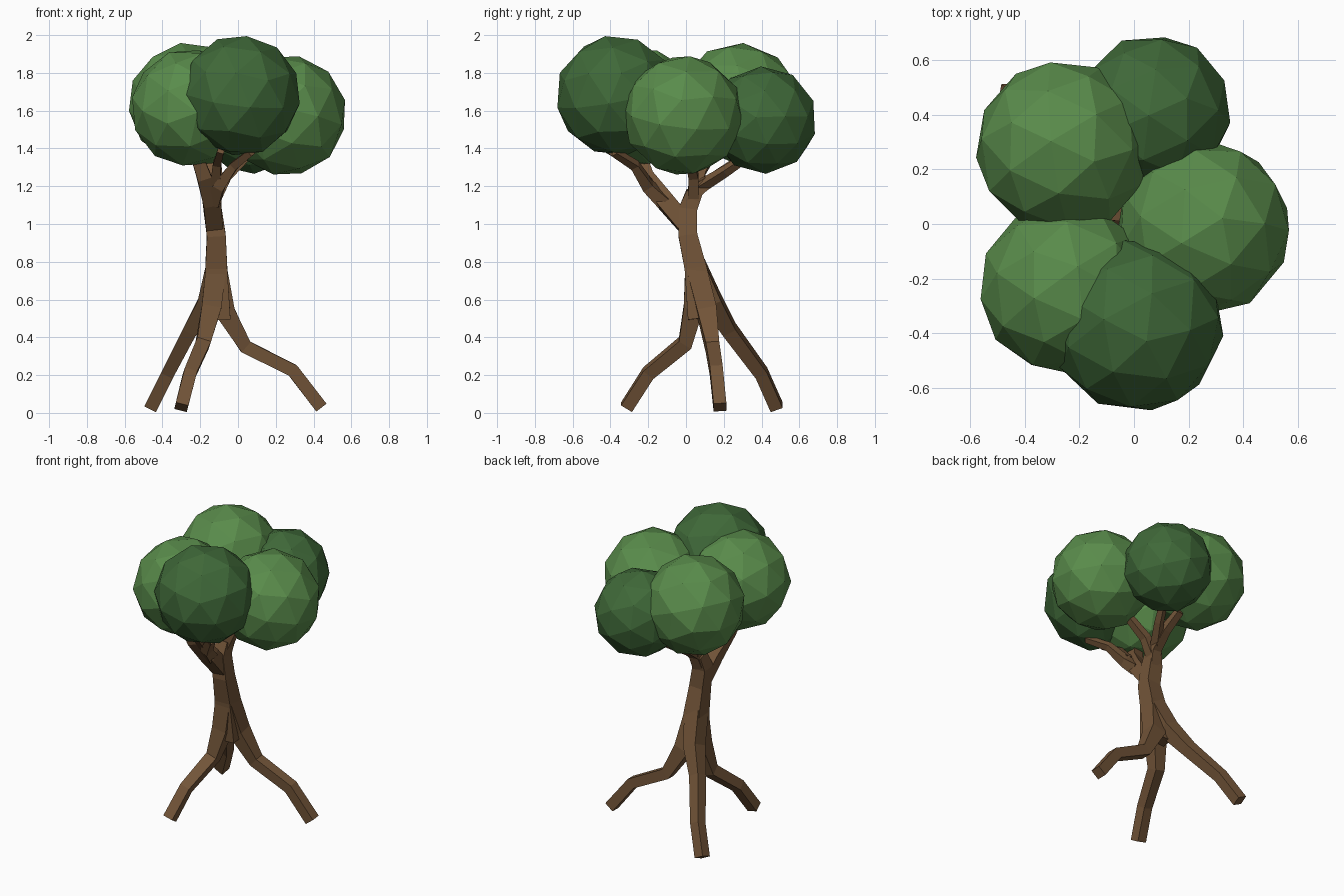
import bpy, bmesh, random
from mathutils import Vector, Matrix, Euler

random.seed(4)


def material(name, rgb):
    m = bpy.data.materials.new(name)
    m.diffuse_color = (*rgb, 1)
    return m


BARK = material("bark", (0.17, 0.09, 0.04))
LIGHT = material("light_leaf", (0.10, 0.26, 0.07))
DARK = material("dark_leaf", (0.05, 0.14, 0.04))


def finish(name, bm, mat):
    bmesh.ops.recalc_face_normals(bm, faces=bm.faces)
    me = bpy.data.meshes.new(name)
    bm.to_mesh(me)
    bm.free()
    me.materials.append(mat)
    ob = bpy.data.objects.new(name, me)
    bpy.context.collection.objects.link(ob)
    return ob


def limb(name, path):
    """Square tube through (x, y, z, half_width) points."""
    pts = [Vector(p[:3]) for p in path]
    bm = bmesh.new()
    rings = []
    for i, p in enumerate(pts):
        a, b = pts[max(i - 1, 0)], pts[min(i + 1, len(pts) - 1)]
        t = (b - a).normalized()
        u = t.cross(Vector((0, 1, 0))).normalized()
        v = u.cross(t)
        h = path[i][3]
        rings.append([bm.verts.new(p + u * h * s + v * h * w)
                      for s, w in ((1, 1), (-1, 1), (-1, -1), (1, -1))])
    for r, q in zip(rings, rings[1:]):
        for k in range(4):
            bm.faces.new((r[k], r[(k + 1) % 4], q[(k + 1) % 4], q[k]))
    bm.faces.new(rings[0])
    bm.faces.new(rings[-1])
    return finish(name, bm, BARK)


# Trunk from the root joint up to the fork
limb("trunk", [(-0.11, 0.08, 0.50, .07), (-0.115, 0.05, 0.77, .058),
               (-0.115, 0.01, 0.94, .05), (-0.135, 0.01, 1.08, .048),
               (-0.125, 0.04, 1.17, .038)])

# Three stilt roots
hip = (-0.115, 0.05, 0.78, .054)
limb("right_root", [hip, (-0.07, 0.11, 0.54, .052), (0.04, 0.14, 0.35, .036),
                    (0.29, 0.16, 0.225, .034), (0.44, 0.18, 0.03, .034)])
limb("front_root", [hip, (-0.14, 0.04, 0.56, .052), (-0.185, -0.005, 0.37, .038),
                    (-0.255, -0.20, 0.21, .034), (-0.30, -0.315, 0.03, .034)])
limb("back_root", [hip, (-0.16, 0.14, 0.59, .05), (-0.25, 0.23, 0.44, .038),
                   (-0.37, 0.40, 0.21, .034), (-0.46, 0.48, 0.03, .034)])

# Front branches
limb("front_branch", [(-0.125, 0.01, 0.98, .045), (-0.14, -0.11, 1.12, .046),
                      (-0.18, -0.21, 1.25, .038), (-0.24, -0.26, 1.42, .028)])
limb("front_right_branch", [(-0.13, -0.12, 1.12, .036), (-0.10, -0.20, 1.20, .03),
                            (-0.02, -0.27, 1.31, .022), (0.07, -0.38, 1.38, .018)])
limb("front_twig", [(-0.12, -0.20, 1.22, .026), (-0.11, -0.28, 1.32, .022),
                    (-0.09, -0.40, 1.39, .018)])

# Back branches
limb("back_branch", [(-0.13, 0.02, 1.08, .038), (-0.115, 0.06, 1.18, .034),
                     (-0.11, 0.18, 1.27, .026), (-0.12, 0.30, 1.35, .022)])
limb("back_right_branch", [(-0.11, 0.08, 1.20, .026), (-0.03, 0.21, 1.28, .022),
                           (0.03, 0.33, 1.36, .018)])
limb("right_branch", [(-0.12, 0.04, 1.13, .03), (-0.06, 0.04, 1.25, .026),
                      (0.04, 0.02, 1.35, .022), (0.14, 0.0, 1.45, .018)])
limb("left_branch", [(-0.12, 0.05, 1.16, .03), (-0.14, 0.08, 1.28, .026),
                     (-0.20, 0.17, 1.42, .02)])

# Faceted leaf clumps
for name, co, r, mat in (
        ("back_right_leaves", (0.07, 0.41, 1.55), 0.285, DARK),
        ("back_left_leaves", (-0.26, 0.28, 1.64), 0.322, LIGHT),
        ("right_leaves", (0.255, -0.015, 1.575), 0.322, LIGHT),
        ("front_left_leaves", (-0.25, -0.235, 1.615), 0.318, LIGHT),
        ("front_leaves", (0.01, -0.37, 1.68), 0.322, DARK)):
    bm = bmesh.new()
    rot = Euler([random.uniform(0, 6.28) for _ in range(3)]).to_matrix().to_4x4()
    bmesh.ops.create_icosphere(bm, subdivisions=2, radius=r,
                               matrix=Matrix.Translation(co) @ rot)
    finish(name, bm, mat)
